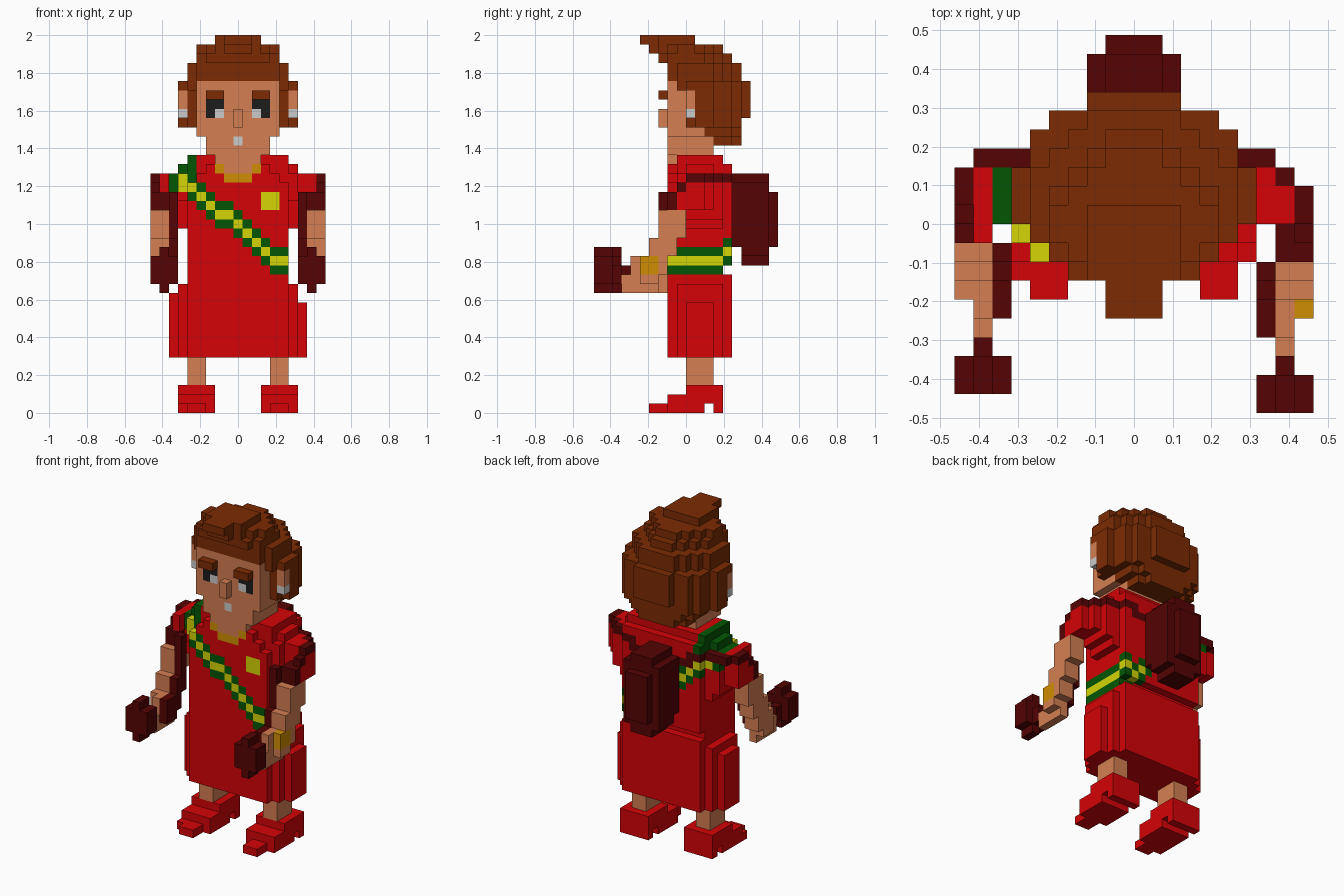
import bpy
import bmesh

if "Cube" in bpy.data.objects:
    bpy.data.objects.remove(bpy.data.objects["Cube"], do_unlink=True)

UNIT = 2 / 41  # edge of one block
COLOURS = {
    "red": (0.66, 0.001, 0.002), "maroon": (0.09, 0.001, 0.001),
    "skin": (0.66, 0.21, 0.085), "brown": (0.2, 0.024, 0.001),
    "green": (0.001, 0.092, 0.001), "yellow": (0.66, 0.66, 0.002),
    "gold": (0.63, 0.27, 0.001), "black": (0.012, 0.012, 0.012),
    "white": (0.6, 0.6, 0.6),
}
cells = {}  # block position -> (part, colour)


def box(part, colour, x0, x1, y0, y1, z0, z1, back=0, front=0):
    """Fill blocks; x is inclusive. back and front trim the plan's corners."""
    x0, x1 = min(x0, x1), max(x0, x1)
    for x in range(x0, x1 + 1):
        side = min(x - x0, x1 - x)
        for y in range(y0, y1):
            if side + y1 - 1 - y < back or side + y - y0 < front:
                continue
            for z in range(z0, z1):
                cells[x, y, z] = (part, colour)


def both(part, colour, x0, x1, *rest):
    for s in (-1, 1):
        box(part, colour, s * x0, s * x1, *rest)


# Shoes and legs
for s, name in ((1, "left"), (-1, "right")):
    shoe, leg = name + "_shoe", name + "_leg"
    box(shoe, "red", 4 * s, 5 * s, -4, -2, 0, 1)
    box(shoe, "red", 3 * s, 6 * s, -2, 2, 0, 1)
    box(shoe, "red", 3 * s, 6 * s, 3, 4, 0, 1)
    box(shoe, "red", 3 * s, 6 * s, -2, 4, 1, 2)
    box(shoe, "red", 3 * s, 6 * s, 0, 4, 2, 3)
    box(leg, "skin", 4 * s, 5 * s, 0, 3, 3, 7)
box("right_shoe", "red", -6, -6, -3, -2, 0, 1)

# Skirt
box("skirt", "red", -5, 5, -2, 5, 6, 15)
both("skirt", "red", 6, 6, -1, 4, 6, 14)
both("skirt", "red", 7, 7, 0, 3, 6, 12)
box("skirt", "red", -7, -7, 0, 3, 12, 13)

# Tunic, with the chest rounded off towards the shoulders
box("tunic", "red", -5, 5, -2, 4, 14, 17)
box("tunic", "red", -5, 5, -2, 5, 16, 25)
box("tunic", "red", -5, 5, -1, 5, 25, 27)
box("tunic", "red", -4, 4, -2, -1, 25, 26)
box("tunic", "red", -3, 3, -2, -1, 26, 27)
box("tunic", "red", -5, 5, -1, 4, 27, 28)
both("tunic", "red", 6, 6, 0, 4, 20, 26)
both("tunic", "red", 6, 6, -1, 0, 23, 26)
both("tunic", "red", 6, 6, 0, 3, 26, 27)
both("tunic", "red", 7, 7, 0, 4, 21, 26)
both("tunic", "red", 8, 8, 0, 3, 22, 26)
box("tunic", "red", -8, -8, -1, 0, 24, 26)

# Diagonal sash wrapped around the tunic and over the right shoulder
for (x, y, z), (part, colour) in list(cells.items()):
    if part == "tunic" and -8 < x < 6:
        offset = z - (20 - x - (x < -1) + (x > 4) + (x > 4 and y > 3))
        if x < -4 and z > 23:
            middle = x > -7 and z < 26 and offset < 1
            cells[x, y, z] = ("sash", "yellow" if middle else "green")
        elif abs(offset) < 2 and x > -7:
            cells[x, y, z] = ("sash", "green" if offset else "yellow")

# Sleeves, arms and held weights; the right arm sits one block further back
for s, name, d in ((1, "left", 0), (-1, "right", 1)):
    sleeve, arm = name + "_sleeve", name + "_arm"
    box(sleeve, "red", 9 * s, 9 * s, d - 1, 2 + d, 22, 25)
    box(sleeve, "maroon", 9 * s, 9 * s, d, 2 + d, 25, 26)
    box(sleeve, "maroon", 9 * s, 9 * s, d - 1, d, 24, 25)
    box(sleeve, "maroon", 9 * s, 9 * s, d - 2, d - 1, 22, 24)
    box(sleeve, "maroon", 8 * s, 8 * s, d - 2, 0, 22, 24)
    box(sleeve, "maroon", 7 * s, 7 * s, d - 3, d - 2, 22, 24)
    for y0, y1, z0, z1 in ((-3, 0, 19, 22), (-4, -1, 17, 19),
                           (-6, -2, 15, 17), (-7, -3, 13, 15)):
        box(arm, "skin", 8 * s, 8 * s, y0 + d, y1 + d, z0, z1)
        low = max(z0, 14)
        box(arm, "skin", 9 * s, 9 * s, max(y0, -5) + d, y1 + d, low, z1)
        box(name + "_arm_lining", "maroon", 7 * s, 7 * s,
            max(y0, -6) + d, min(y1 - 1, -2) + d, low, z1)
    weight = name + "_hand_weight"
    box(weight, "maroon", 7 * s, 9 * s, d - 10, d - 8, 14, 17)
    box(weight, "maroon", 8 * s, 8 * s, d - 10, d - 8, 13, 18)
    box(weight, "maroon", 8 * s, 8 * s, d - 8, d - 7, 14, 16)
box("bracelet", "gold", 9, 9, -5, -3, 15, 17)

# Shoulder strap running down to the backpack
box("strap", "maroon", 8, 8, 2, 3, 25, 26)
box("strap", "maroon", -8, -8, 3, 4, 25, 26)
both("strap", "maroon", 6, 7, 3, 4, 25, 26)
both("strap", "maroon", 4, 5, 4, 5, 25, 26)
both("strap", "maroon", 2, 4, 4, 5, 24, 25)

# Backpack
box("backpack", "maroon", -2, 2, 5, 6, 18, 25)
box("backpack", "maroon", -2, 2, 6, 9, 17, 25)
box("backpack", "maroon", -1, 1, 5, 9, 25, 26)
box("backpack", "maroon", -1, 1, 6, 9, 16, 17)
box("backpack", "maroon", -1, 1, 9, 10, 18, 24)

# Neck, collar and badge
box("neck", "skin", -2, 2, -2, 3, 27, 29)
box("neck", "skin", -1, 1, -2, 3, 26, 27)
both("collar", "gold", 2, 2, -2, -1, 26, 27)
box("collar", "gold", -1, 1, -2, -1, 25, 26)
box("badge", "yellow", 3, 4, -2, -1, 22, 24)

# Hair, from the nape up to the quiff
box("hair", "brown", -3, 3, 2, 6, 29, 30, 1)
box("hair", "brown", -4, 4, 2, 6, 30, 31, 1)
box("hair", "brown", -5, 5, 1, 6, 31, 36, 1)
both("hair", "brown", 5, 5, 0, 1, 31, 36)
both("hair", "brown", 5, 5, -1, 1, 35, 36)
both("hair", "brown", 6, 6, 1, 3, 31, 36)
both("hair", "brown", 6, 6, 0, 1, 35, 36)
box("hair", "brown", -2, 2, 6, 7, 32, 36)
box("hair", "brown", -5, 5, -2, 6, 36, 38, 3, 1)
box("hair", "brown", -4, 4, -3, 5, 38, 39, 3, 1)
box("hair", "brown", -4, 4, -3, 4, 39, 40, 3, 2)
box("hair", "brown", -1, 1, -4, -3, 39, 40)
box("hair", "brown", -2, 2, -3, 1, 40, 41)
box("hair", "brown", -1, 1, -5, -3, 40, 41)

# Head and face
box("head", "skin", -4, 4, -2, 2, 30, 36)
box("head", "skin", -3, 3, -2, 3, 28, 30)
both("ears", "skin", 6, 6, 0, 1, 33, 35)
both("earrings", "white", 6, 6, 0, 1, 32, 33)
both("eyes", "black", 2, 3, -2, -1, 32, 34)
both("eyes", "white", 2, 2, -2, -1, 32, 33)
both("eyebrows", "brown", 2, 3, -3, -1, 34, 35)
box("nose", "skin", 0, 0, -3, -2, 31, 33)
box("mouth", "white", 0, 0, -2, -1, 29, 30)

# Materials
materials = {}
for name, rgb in COLOURS.items():
    mat = bpy.data.materials.new(name)
    mat.use_nodes = True
    mat.diffuse_color = (*rgb, 1)
    shader = next(n for n in mat.node_tree.nodes if n.type == "BSDF_PRINCIPLED")
    shader.inputs["Base Color"].default_value = (*rgb, 1)
    materials[name] = mat


def build(part):
    """Make one mesh from the exposed block sides of a part."""
    bm = bmesh.new()
    corners, slots = {}, []

    def corner(p):
        if p not in corners:
            x, y, z = p
            corners[p] = bm.verts.new(((x - 0.5) * UNIT, y * UNIT, z * UNIT))
        return corners[p]

    for cell, (owner, colour) in cells.items():
        if owner != part:
            continue
        if colour not in slots:
            slots.append(colour)
        for axis in range(3):
            for side in (0, 1):
                near = list(cell)
                near[axis] += 2 * side - 1
                if tuple(near) in cells:
                    continue
                ring = []
                for u, v in ((0, 0), (1, 0), (1, 1), (0, 1)):
                    p = list(cell)
                    p[axis] += side
                    p[(axis + 1) % 3] += u
                    p[(axis + 2) % 3] += v
                    ring.append(corner(tuple(p)))
                face = bm.faces.new(ring if side else ring[::-1])
                face.material_index = slots.index(colour)
    mesh = bpy.data.meshes.new(part)
    bm.to_mesh(mesh)
    bm.free()
    for colour in slots:
        mesh.materials.append(materials[colour])
    bpy.context.scene.collection.objects.link(bpy.data.objects.new(part, mesh))


for part in dict.fromkeys(owner for owner, _ in cells.values()):
    build(part)
